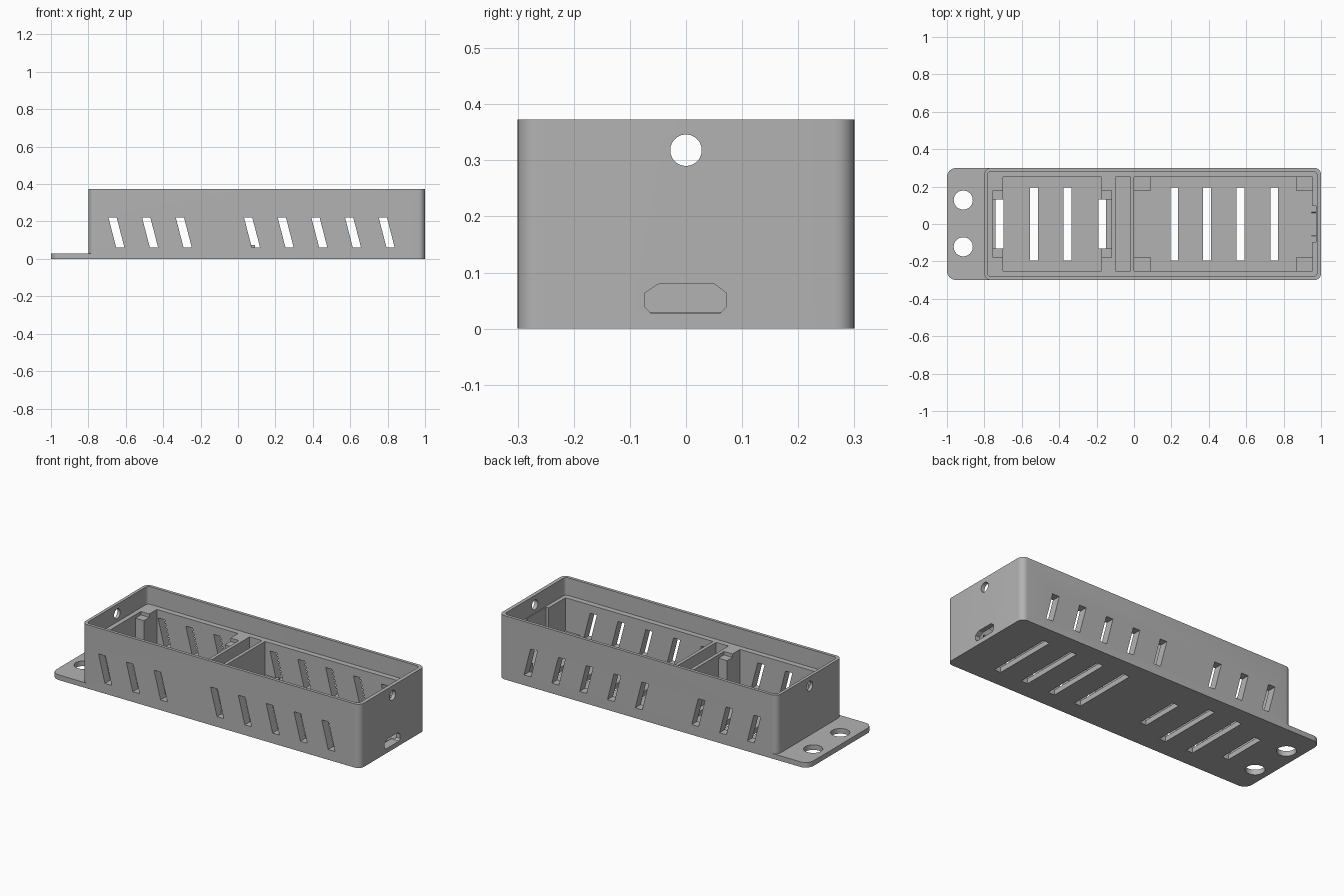
import bpy
from math import cos, sin, pi
from mathutils import Vector

if "Cube" in bpy.data.objects:
    bpy.data.objects.remove(bpy.data.objects["Cube"], do_unlink=True)

grey = bpy.data.materials.new("plain_grey")
grey.use_nodes = True
grey.diffuse_color = (0.45, 0.45, 0.45, 1)
grey.node_tree.nodes["Principled BSDF"].inputs["Base Color"].default_value = grey.diffuse_color

AXES = {"z": lambda a, b, c: (a, b, c),
        "y": lambda a, b, c: (a, -c, b),
        "x": lambda a, b, c: (c, a, b)}


def prism(name, outline, lo, hi, axis="z"):
    """Extrude a counter-clockwise outline along an axis."""
    n = len(outline)
    place = AXES[axis]
    verts = [place(a, b, c) for c in (lo, hi) for a, b in outline]
    faces = [tuple(reversed(range(n))), tuple(range(n, 2 * n))]
    faces += [(i, (i + 1) % n, (i + 1) % n + n, i + n) for i in range(n)]
    mesh = bpy.data.meshes.new(name)
    mesh.from_pydata(verts, [], faces)
    mesh.materials.append(grey)
    obj = bpy.data.objects.new(name, mesh)
    bpy.context.scene.collection.objects.link(obj)
    return obj


def rect(x0, x1, y0, y1):
    return [(x0, y0), (x1, y0), (x1, y1), (x0, y1)]


def rounded(x0, x1, y0, y1, r, steps=8):
    centres = [(x1 - r, y1 - r), (x0 + r, y1 - r), (x0 + r, y0 + r), (x1 - r, y0 + r)]
    return [(cx + r * cos((k + i / steps) * pi / 2), cy + r * sin((k + i / steps) * pi / 2))
            for k, (cx, cy) in enumerate(centres) for i in range(steps + 1)]


def circle(cx, cy, r, n=40):
    return [(cx + r * cos(2 * pi * i / n), cy + r * sin(2 * pi * i / n)) for i in range(n)]


# Main tray, with the mounting tab fused on
FLOOR, LEDGE, TOP = 0.03, 0.27, 0.373
tray = prism("tray_body", rounded(-0.8, 1, -0.3, 0.3, 0.035), 0, TOP)
tools = []


def combine(tool, operation="DIFFERENCE"):
    mod = tray.modifiers.new(tool.name, "BOOLEAN")
    mod.operation = operation
    mod.solver = "EXACT"
    mod.object = tool
    tool.hide_render = True
    tools.append(tool)


combine(prism("mounting_tab", rounded(-1, -0.7, -0.3, 0.3, 0.05), 0, FLOOR), "UNION")

# Lid recess, then the compartments below the ledge
combine(prism("lid_recess", rounded(-0.782, 0.978, -0.282, 0.282, 0.02), LEDGE, 0.5))
for name, box in {
    "left_bay": (-0.70, -0.175, -0.25, 0.25),
    "left_bay_ends": (-0.755, -0.12, -0.18, 0.18),
    "wire_channel": (-0.10, -0.02, -0.25, 0.25),
    "right_bay": (0.0, 0.955, -0.25, 0.25),
    "port_recess": (0.9, 0.972, -0.095, 0.095),
}.items():
    combine(prism(name, rect(*box), FLOOR, 0.4))

# Slanted vents through both long walls
for x in (-0.65, -0.47, -0.29, 0.075, 0.255, 0.435, 0.615, 0.795):
    slant = [(x - 0.001, 0.06), (x + 0.043, 0.06), (x + 0.001, 0.222), (x - 0.043, 0.222)]
    combine(prism("wall_vent", slant, -0.4, 0.4, "y"))

# Floor vents, shorter between the corner posts
for x in (-0.72, -0.535, -0.355, -0.17, 0.215, 0.39, 0.57, 0.75):
    half = 0.13 if x in (-0.72, -0.17) else 0.195
    combine(prism("floor_vent", rect(x - 0.021, x + 0.021, -half, half), -0.1, 0.05))

# Tab screw holes and end wall holes
for y in (-0.122, 0.128):
    combine(prism("screw_hole", circle(-0.913, y, 0.051), -0.1, 0.1))
combine(prism("end_wall_hole", circle(0, 0.318, 0.028), -1.1, 1.1, "x"))

# Chamfered cable port in the end wall
port = [(-0.062, 0.027), (0.06, 0.027), (0.071, 0.038), (0.071, 0.064),
        (0.05, 0.08), (-0.048, 0.08), (-0.073, 0.064), (-0.073, 0.038)]
combine(prism("cable_port", port, 0.95, 1.1, "x"))

# Bake the cuts and remove the cutters
bpy.context.view_layer.update()
graph = bpy.context.evaluated_depsgraph_get()
baked = bpy.data.meshes.new_from_object(tray.evaluated_get(graph))
tray.modifiers.clear()
tray.data = baked
for tool in tools:
    bpy.data.objects.remove(tool, do_unlink=True)

# Corner posts in the left bay and low pads in the right bay
for side, label in ((-1, "front"), (1, "back")):
    def block(name, x0, x1, inner, outer, z1):
        y0, y1 = sorted((side * inner, side * outer))
        prism(label + name, rect(x0, x1, y0, y1), 0.01, z1)
    block("_end_post", -0.765, -0.70, 0.13, 0.19, 0.25)
    block("_divider_post", -0.175, -0.11, 0.13, 0.19, 0.25)
    block("_divider_pad", -0.01, 0.09, 0.18, 0.26, 0.075)
    block("_end_pad", 0.865, 0.965, 0.18, 0.26, 0.075)

# Smooth rounded corners, crisp edges
bpy.ops.object.select_all(action="DESELECT")
tray.select_set(True)
bpy.context.view_layer.objects.active = tray
bpy.ops.object.shade_smooth_by_angle(angle=pi / 6)
